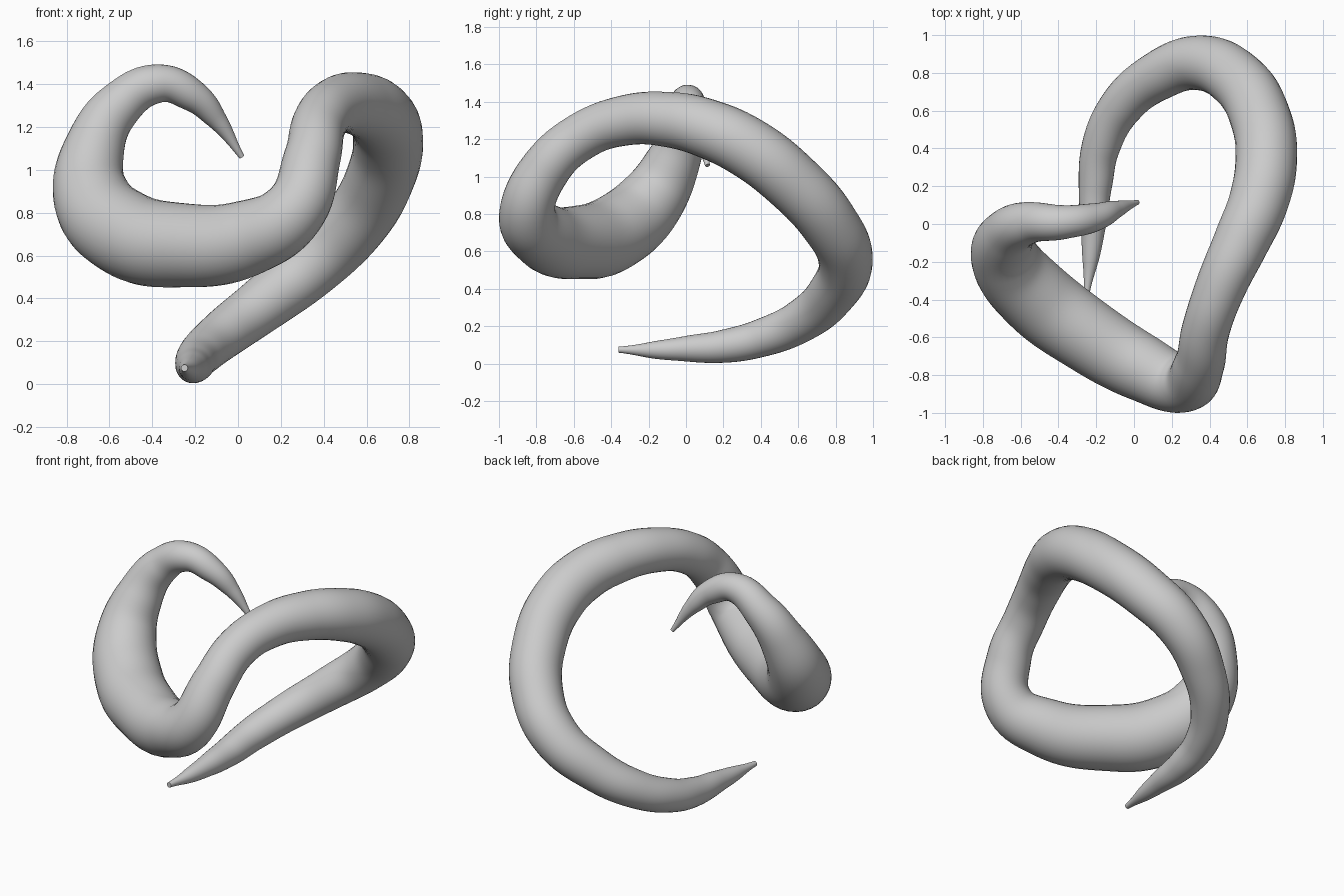
import bpy

# Centre line of the coiled body: x, y, z, radius
PATH = [
    (-0.25, -0.36, 0.075, 0.016),
    (-0.23, -0.19, 0.073, 0.043),
    (-0.215, 0.0, 0.08, 0.068),
    (-0.205, 0.2, 0.093, 0.088),
    (-0.175, 0.41, 0.14, 0.102),
    (-0.07, 0.62, 0.232, 0.115),
    (0.12, 0.78, 0.375, 0.13),
    (0.35, 0.853, 0.555, 0.145),
    (0.55, 0.76, 0.76, 0.155),
    (0.67, 0.56, 0.98, 0.161),
    (0.70, 0.34, 1.15, 0.163),
    (0.66, 0.12, 1.255, 0.158),
    (0.57, -0.09, 1.305, 0.148),
    (0.46, -0.33, 1.30, 0.134),
    (0.38, -0.56, 1.215, 0.127),
    (0.345, -0.745, 1.05, 0.133),
    (0.26, -0.848, 0.81, 0.15),
    (0.04, -0.76, 0.68, 0.178),
    (-0.27, -0.575, 0.648, 0.197),
    (-0.52, -0.385, 0.70, 0.203),
    (-0.68, -0.19, 0.87, 0.182),
    (-0.67, -0.06, 1.10, 0.142),
    (-0.56, 0.005, 1.295, 0.112),
    (-0.37, 0.01, 1.402, 0.09),
    (-0.21, 0.035, 1.345, 0.075),
    (-0.10, 0.075, 1.235, 0.048),
    (0.018, 0.115, 1.06, 0.013),
]

# Round tapered tube swept along the smooth path
curve = bpy.data.curves.new("coiled_body", 'CURVE')
curve.dimensions = '3D'
curve.bevel_depth = 1.0
curve.bevel_resolution = 14
curve.resolution_u = 10
curve.use_fill_caps = True
spline = curve.splines.new('BEZIER')
spline.radius_interpolation = 'CARDINAL'
spline.bezier_points.add(len(PATH) - 1)
for p, (x, y, z, r) in zip(spline.bezier_points, PATH):
    p.co = (x, y, z)
    p.radius = r
    p.handle_left_type = p.handle_right_type = 'AUTO'

body = bpy.data.objects.new("coiled_body", curve)
bpy.context.collection.objects.link(body)

# Turn the tube into a smooth mesh with crisp tip caps
bpy.context.view_layer.objects.active = body
body.select_set(True)
bpy.ops.object.convert(target='MESH')
bpy.ops.object.shade_smooth_by_angle()
